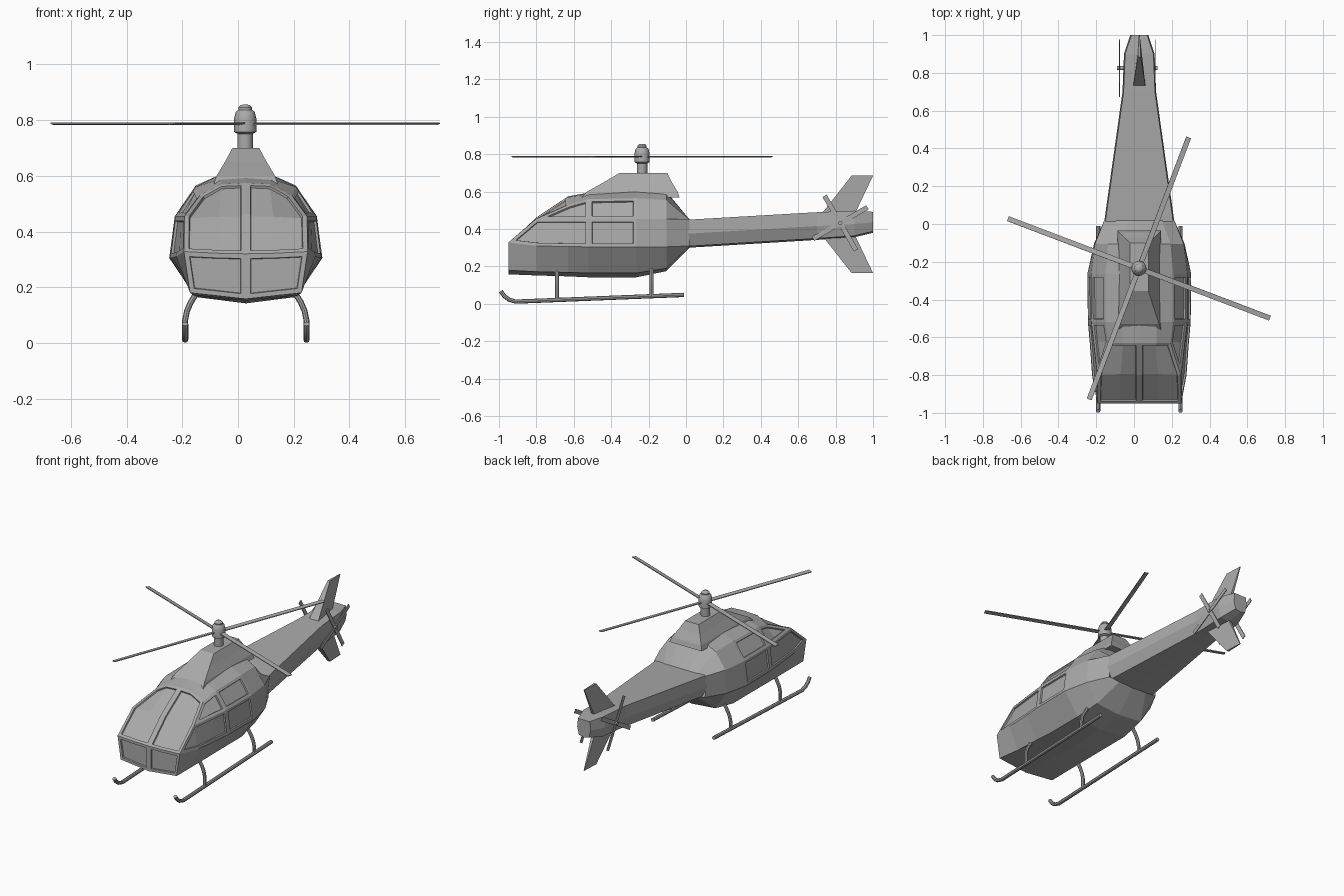
import bpy, bmesh, math
from mathutils import Vector

cube = bpy.data.objects.get("Cube")
if cube:
    bpy.data.objects.remove(cube)

CX = 0.028  # fuselage centre line

grey = bpy.data.materials.new("plain_grey")
grey.use_nodes = True
COLOUR = (0.4, 0.4, 0.4, 1)
grey.diffuse_color = COLOUR
grey.node_tree.nodes["Principled BSDF"].inputs["Base Color"].default_value = COLOUR


def finish(name, bm, location=(CX, 0, 0), mirror=False):
    bmesh.ops.recalc_face_normals(bm, faces=bm.faces[:])
    mesh = bpy.data.meshes.new(name)
    bm.to_mesh(mesh)
    bm.free()
    obj = bpy.data.objects.new(name, mesh)
    bpy.context.collection.objects.link(obj)
    obj.location = location
    mesh.materials.append(grey)
    if mirror:
        obj.modifiers.new("Mirror", "MIRROR").use_clip = True
    return obj


def smooth(obj):
    bpy.ops.object.select_all(action='DESELECT')
    obj.select_set(True)
    bpy.context.view_layer.objects.active = obj
    bpy.ops.object.shade_smooth_by_angle(angle=math.radians(40))


def loft(bm, rings, closed=False):
    """Skin rings of points; coincident points share a vertex. Returns {(ring, side): face}."""
    cache, faces = {}, {}

    def vert(p):
        key = tuple(round(c, 4) for c in p)
        if key not in cache:
            cache[key] = bm.verts.new(p)
        return cache[key]

    grid = [[vert(p) for p in ring] for ring in rings]
    count = len(rings[0])
    for i in range(len(grid) - 1):
        for j in range(count if closed else count - 1):
            k = (j + 1) % count
            corner = list(dict.fromkeys((grid[i][j], grid[i + 1][j], grid[i + 1][k], grid[i][k])))
            if len(corner) > 2:
                faces[i, j] = bm.faces.new(corner)
    faces["start"] = bm.faces.new(list(dict.fromkeys(grid[0])))
    faces["end"] = bm.faces.new(list(dict.fromkeys(reversed(grid[-1]))))
    return faces


# Cabin: half cross-sections from keel to roof, at stations along y
stations = [
    (-.95, [(0, .158), (.2, .18), (.222, .328), (.222, .328), (.222, .328), (.1, .322), (0, .32)]),
    (-.8, [(0, .152), (.19, .172), (.25, .31), (.22, .455), (.22, .455), (.1, .46), (0, .462)]),
    (-.63, [(0, .147), (.185, .168), (.262, .306), (.24, .455), (.165, .53), (.09, .57), (0, .575)]),
    (-.52, [(0, .142), (.18, .165), (.272, .305), (.253, .455), (.18, .56), (.09, .59), (0, .595)]),
    (-.265, [(0, .142), (.18, .165), (.275, .305), (.255, .455), (.18, .565), (.09, .605), (0, .61)]),
    (-.105, [(0, .175), (.165, .19), (.24, .305), (.235, .455), (.165, .555), (.09, .595), (0, .6)]),
    (.02, [(0, .302), (.1, .304), (.175, .31), (.185, .45), (.12, .45), (.06, .45), (0, .45)]),
]
bm = bmesh.new()
f = loft(bm, [[(x, y, z) for x, z in ring] for y, ring in stations])
bmesh.ops.recalc_face_normals(bm, faces=bm.faces[:])
if f["start"].normal.y > 0:
    bmesh.ops.reverse_faces(bm, faces=bm.faces[:])
# Recessed panes: windscreen, nose, and four side windows
panes = [
    [(0, 4), (0, 5), (1, 4), (1, 5)],
    ["start"],
    [(0, 2), (1, 2), (2, 2)],
    [(1, 3), (2, 3)],
    [(3, 2)],
    [(3, 3)],
]
bmesh.ops.delete(bm, geom=[f["end"]], context='FACES_ONLY')
for pane in panes:
    bmesh.ops.inset_region(bm, faces=[f[k] for k in pane], thickness=.017,
                           use_even_offset=True, use_boundary=True)
    bmesh.ops.inset_region(bm, faces=[f[k] for k in pane], thickness=.002, depth=-.009,
                           use_even_offset=True, use_boundary=True)
finish("cabin", bm, mirror=True)

# Tail boom: (y, top half width, keel z, top z)
boom = [(.01, .18, .3, .45), (.7, .083, .342, .49), (.9, .075, .356, .498), (1, .042, .38, .492)]
bm = bmesh.new()
f = loft(bm, [[(0, y, b), (w * .85, y, b + .008), (w + .006, y, (b + t) / 2), (w, y, t), (0, y, t)]
              for y, w, b, t in boom])
finish("tail_boom", bm, mirror=True)

# Engine cowl: (z, half width, front y, rear y)
cowl = [(.57, .115, -.56, -.035), (.6, .105, -.53, -.045), (.65, .075, -.44, -.075), (.7, .048, -.355, -.1)]
bm = bmesh.new()
loft(bm, [[(-w, a, z), (w, a, z), (w, b, z), (-w, b, z)] for z, w, a, b in cowl], closed=True)
finish("engine_cowl", bm)

# Tail fins, above and below: (height from boom axis, leading y, trailing y, half thickness)
for name, side in (("upper_fin", 1), ("lower_fin", -1)):
    bm = bmesh.new()
    loft(bm, [[(-t, a, .425 + side * h), (t, a, .425 + side * h),
               (t * .3, b, .425 + side * h), (-t * .3, b, .425 + side * h)]
              for h, a, b, t in ((.05, .72, .9, .034), (.26, .885, 1, .008))], closed=True)
    finish(name, bm)


def turned(name, profile, location, axis='Z', sides=16):
    bm = bmesh.new()
    rings = []
    for r, h in profile:
        ring = []
        for i in range(sides):
            a = math.tau * i / sides
            p = (r * math.cos(a), r * math.sin(a), h)
            ring.append(p if axis == 'Z' else (p[2], p[0], p[1]))
        rings.append(ring)
    loft(bm, rings, closed=True)
    obj = finish(name, bm, location)
    smooth(obj)


# Main rotor mast and hub
HUB = Vector((CX - .002, -.235, .787))
turned("rotor_mast", [(.028, -.1), (.028, -.02)], HUB)
turned("rotor_hub", [(.028, -.036), (.04, -.029), (.04, .018), (.034, .042), (.025, .05),
                     (.025, .058), (.018, .066), (.006, .069)], HUB)


def blade(name, start, end, width, thick, location, rotation):
    bm = bmesh.new()
    bmesh.ops.create_cube(bm, size=1)
    for v in bm.verts:
        v.co = ((start + end) / 2 + v.co.x * (end - start), v.co.y * width, v.co.z * thick)
    obj = finish(name, bm, location)
    obj.rotation_mode = 'QUATERNION'
    obj.rotation_quaternion = rotation
    return obj


def turn(axis, degrees):
    from mathutils import Quaternion
    return Quaternion(axis, math.radians(degrees))


for i in range(4):
    spin = turn((0, 0, 1), 69.2 + 90 * i) @ turn((1, 0, 0), 8)
    blade(f"main_blade_{i + 1}", .02, .742, .027, .005, HUB, spin)

# Tail rotors, one on each side
for side, label in ((1, "left"), (-1, "right")):
    centre = (CX - .01 + side * .095, .825, .432)
    turned(f"{label}_tail_hub", [(.011, -.035 * side), (.011, .012 * side)], centre, 'X', 10)
    for i in range(4):
        spin = turn((1, 0, 0), 30 + 90 * i) @ turn((0, 1, 0), -90)
        # blade lies in the plane of rotation
        blade(f"{label}_tail_blade_{i + 1}", .005, .168, .026, .004, centre,
              spin @ turn((1, 0, 0), 90) @ turn((1, 0, 0), -90))


def tube(name, points, radius):
    curve = bpy.data.curves.new(name, 'CURVE')
    curve.dimensions = '3D'
    curve.bevel_depth = radius
    curve.bevel_resolution = 2
    curve.use_fill_caps = True
    spline = curve.splines.new('POLY')
    spline.points.add(len(points) - 1)
    for p, co in zip(spline.points, points):
        p.co = (*co, 1)
    curve.materials.append(grey)
    obj = bpy.data.objects.new(name, curve)
    bpy.context.collection.objects.link(obj)
    obj.location.x = CX
    bpy.ops.object.select_all(action='DESELECT')
    obj.select_set(True)
    bpy.context.view_layer.objects.active = obj
    bpy.ops.object.convert(target='MESH')
    smooth(bpy.context.object)


# Landing skids and curved struts
for side, label in ((1, "left"), (-1, "right")):
    x = side * .218
    tube(f"{label}_skid", [(x, -.99, .068), (x, -.972, .042), (x, -.945, .022), (x, -.91, .012),
                           (x, -.01, .048)], .0115)
    for y, z, part in ((-.69, .02, "front"), (-.185, .04, "rear")):
        tube(f"{label}_{part}_strut", [(x, y, z), (x, y, .08), (side * .211, y, .115),
                                       (side * .198, y, .145), (side * .17, y, .19)], .0105)
